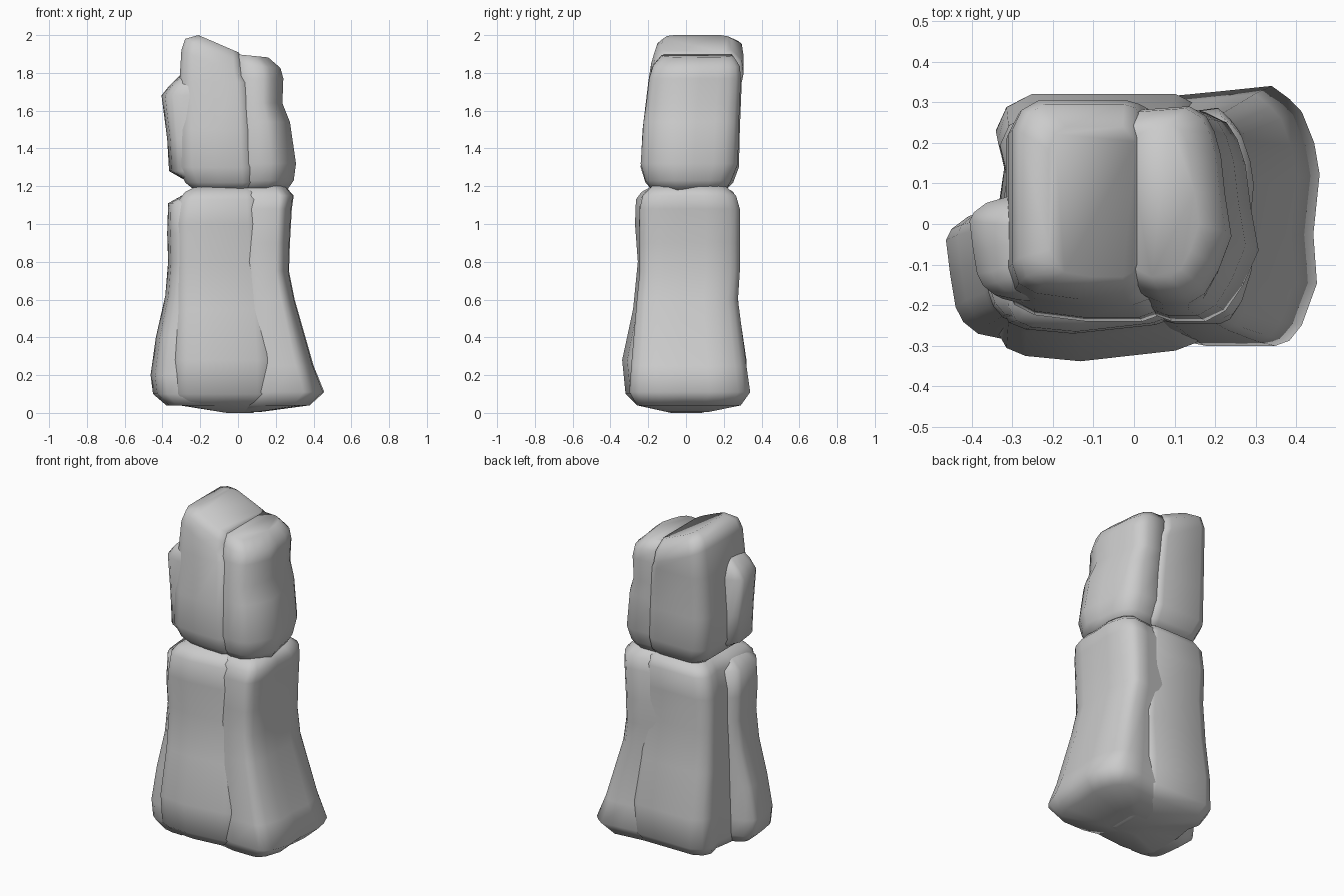
import bpy, bmesh, math

# Plan outlines, anticlockwise, in 0..1 of each section's bounding box
BLOCK = [(1, .12), (1, .85), (.95, .96), (.85, 1), (.17, 1), (.05, .95), (0, .86),
         (.04, .72), (0, .5), (0, .12), (.05, .05), (.14, .02), (.4, 0), (.85, .04), (.95, .07)]
TALL = [(1, .1), (1, .9), (.95, .98), (.85, 1), (.2, 1), (.07, .95), (0, .85),
        (0, .18), (.05, .08), (.18, .03), (.5, 0), (.85, .0), (.96, .03)]
FLARE = [(1, .66), (.97, .78), (.9, .9), (.83, .95), (.73, 1), (.45, .98), (0, .95),
         (0, .05), (.36, 0), (.75, 0), (.83, .02), (.9, .08), (.985, .24), (.965, .43)]
NOSE = [(1, .34), (.94, .55), (.9, .75), (.84, .87), (.76, .95), (.6, 1), (.1, .98), (0, .9),
        (0, .08), (.35, .0), (.6, .0), (.75, .05), (.88, .17)]
SLAB = [(1, 0), (1, 1), (.5, 1), (.2, .93), (.05, .84), (0, .76), (.04, .5), (.09, .26),
        (.16, .15), (.3, .06), (.6, .01)]


def rock(name, outline, sections, tilt=0.0, tilt_from=9.0):
    """Loft an outline through boxes (z, x0, x1, y0, y1); upper rings may slope along x."""
    bm = bmesh.new()
    rings = []
    for z, x0, x1, y0, y1 in sections:
        ring = []
        for u, v in outline:
            x, y = x0 + u * (x1 - x0), y0 + v * (y1 - y0)
            dz = tilt * (x - sections[-1][1]) if z >= tilt_from else 0
            ring.append(bm.verts.new((x, y, z + dz)))
        rings.append(ring)
    n = len(outline)
    for a, b in zip(rings, rings[1:]):
        for i in range(n):
            j = (i + 1) % n
            bm.faces.new((a[i], a[j], b[j], b[i]))
    bm.faces.new(rings[0][::-1])
    bm.faces.new(rings[-1])
    for f in bm.faces:
        f.smooth = True
    me = bpy.data.meshes.new(name)
    bm.to_mesh(me)
    bm.free()
    ob = bpy.data.objects.new(name, me)
    bpy.context.collection.objects.link(ob)
    bpy.context.view_layer.objects.active = ob
    ob.select_set(True)
    bpy.ops.object.shade_smooth_by_angle(angle=math.radians(80))
    ob.select_set(False)
    return ob


# Lower tier: broad central stone
rock("lower_center_stone", BLOCK, [
    (0.00, -0.06, 0.08, -0.08, 0.08),
    (0.04, -0.31, 0.15, -0.26, 0.27),
    (0.10, -0.34, 0.18, -0.32, 0.32),
    (0.28, -0.34, 0.18, -0.338, 0.32),
    (0.55, -0.335, 0.16, -0.28, 0.28),
    (0.80, -0.33, 0.13, -0.255, 0.26),
    (1.00, -0.33, 0.12, -0.27, 0.27),
    (1.13, -0.31, 0.11, -0.265, 0.27),
    (1.17, -0.28, 0.10, -0.235, 0.25),
    (1.20, -0.22, 0.08, -0.18, 0.20)])

# Lower tier: flared right stone
rock("lower_right_stone", FLARE, [
    (0.005, 0.00, 0.12, -0.10, 0.12),
    (0.04, 0.02, 0.38, -0.26, 0.29),
    (0.11, 0.02, 0.457, -0.30, 0.34),
    (0.25, 0.02, 0.40, -0.29, 0.32),
    (0.60, 0.01, 0.30, -0.26, 0.275),
    (0.75, 0.00, 0.27, -0.245, 0.285),
    (0.90, 0.00, 0.275, -0.245, 0.285),
    (1.08, 0.00, 0.285, -0.245, 0.285),
    (1.15, 0.00, 0.295, -0.23, 0.265),
    (1.20, 0.00, 0.25, -0.18, 0.21)])

# Lower tier: narrow left slab
rock("lower_left_slab", SLAB, [
    (0.04, -0.38, -0.20, -0.26, -0.00),
    (0.10, -0.45, -0.20, -0.29, 0.04),
    (0.20, -0.463, -0.20, -0.29, 0.04),
    (0.40, -0.435, -0.20, -0.27, 0.05),
    (0.62, -0.385, -0.20, -0.25, 0.06),
    (0.80, -0.37, -0.20, -0.24, 0.07),
    (0.95, -0.375, -0.20, -0.25, 0.07),
    (1.11, -0.37, -0.20, -0.24, 0.07),
    (1.16, -0.28, -0.18, -0.20, 0.02)])

# Upper tier: tall central stone with a sloping top
rock("upper_center_stone", TALL, [
    (1.18, -0.23, 0.06, -0.18, 0.21),
    (1.22, -0.28, 0.08, -0.215, 0.25),
    (1.30, -0.315, 0.08, -0.24, 0.28),
    (1.50, -0.315, 0.07, -0.23, 0.285),
    (1.75, -0.31, 0.05, -0.20, 0.295),
    (1.88, -0.30, 0.03, -0.185, 0.305),
    (1.95, -0.28, 0.02, -0.165, 0.295),
    (2.00, -0.21, 0.005, -0.13, 0.24)], tilt=-0.43, tilt_from=1.85)

# Upper tier: shorter right stone
rock("upper_right_stone", NOSE, [
    (1.18, -0.02, 0.26, -0.18, 0.21),
    (1.23, -0.02, 0.295, -0.215, 0.24),
    (1.32, -0.02, 0.307, -0.24, 0.275),
    (1.54, -0.02, 0.275, -0.225, 0.28),
    (1.64, -0.02, 0.235, -0.21, 0.285),
    (1.77, -0.02, 0.24, -0.195, 0.29),
    (1.85, -0.02, 0.225, -0.175, 0.285),
    (1.90, -0.02, 0.16, -0.13, 0.25)], tilt=-0.1, tilt_from=1.84)

# Upper tier: small left slab
rock("upper_left_slab", SLAB, [
    (1.22, -0.26, -0.20, -0.18, 0.03),
    (1.28, -0.365, -0.20, -0.20, 0.06),
    (1.45, -0.375, -0.20, -0.20, 0.06),
    (1.68, -0.405, -0.20, -0.19, 0.07),
    (1.73, -0.365, -0.20, -0.18, 0.06),
    (1.79, -0.305, -0.20, -0.14, 0.04)])
